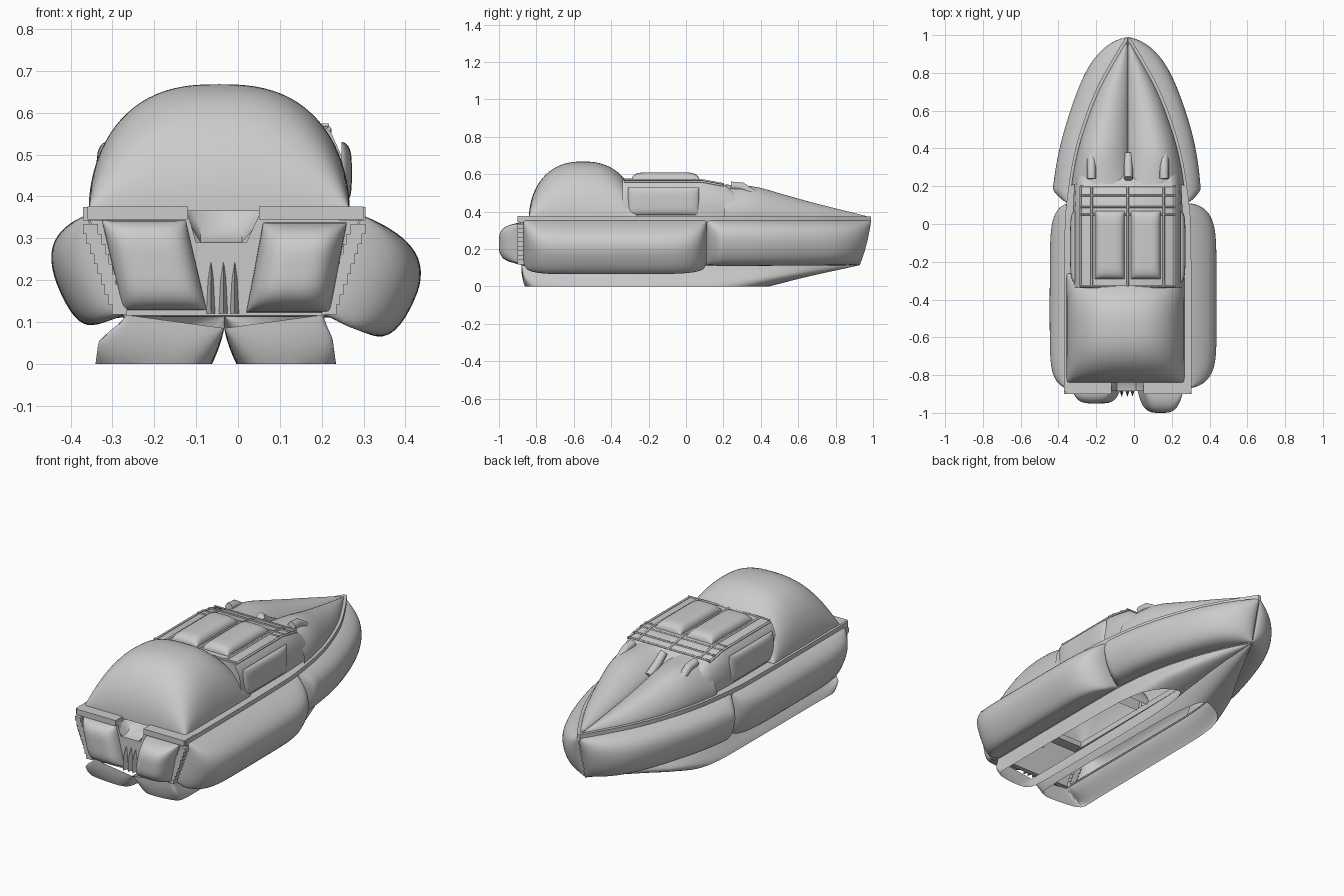
import bpy, bmesh, math
from mathutils import Vector as V

if "Cube" in bpy.data.objects:
    bpy.data.objects.remove(bpy.data.objects["Cube"])

XC = -0.033


def finish(name, bm, smooth=True):
    bmesh.ops.remove_doubles(bm, verts=bm.verts, dist=0.0003)
    bmesh.ops.recalc_face_normals(bm, faces=bm.faces)
    me = bpy.data.meshes.new(name)
    bm.to_mesh(me)
    bm.free()
    ob = bpy.data.objects.new(name, me)
    bpy.context.collection.objects.link(ob)
    if smooth:
        bpy.ops.object.select_all(action='DESELECT')
        ob.select_set(True)
        bpy.context.view_layer.objects.active = ob
        bpy.ops.object.shade_smooth_by_angle(angle=math.radians(40))
    return ob


def curve_at(tab, x):
    """Smooth interpolation through (x, value) pairs."""
    if x <= tab[0][0]:
        return tab[0][1]
    if x >= tab[-1][0]:
        return tab[-1][1]
    n = len(tab)
    sl = lambda k: ((tab[min(k + 1, n - 1)][1] - tab[max(k - 1, 0)][1])
                    / (tab[min(k + 1, n - 1)][0] - tab[max(k - 1, 0)][0]))
    i = max(k for k in range(n - 1) if tab[k][0] <= x)
    (x0, a), (x1, b) = tab[i], tab[i + 1]
    h, t = x1 - x0, (x - x0) / (x1 - x0)
    return (a * (2*t**3 - 3*t*t + 1) + b * (3*t*t - 2*t**3)
            + h * (sl(i) * (t**3 - 2*t*t + t) + sl(i + 1) * (t**3 - t*t)))


def grid(rows, closed=False, caps=False):
    bm = bmesh.new()
    vs = [[bm.verts.new(p) for p in r] for r in rows]
    n = len(rows[0])
    for a, b in zip(vs, vs[1:]):
        for j in range(n if closed else n - 1):
            k = (j + 1) % n
            bm.faces.new((a[j], a[k], b[k], b[j]))
    if caps:
        bm.faces.new(vs[0])
        bm.faces.new(vs[-1])
    return bm


def panel(A, B, bulge, hint, ov0=0.1, ov1=0.1, power=0.45, nu=56, nt=30):
    """Inflated skin between edge curves A(u) and B(u)."""
    rows = []
    for i in range(nu + 1):
        u = 0.5 - 0.5 * math.cos(math.pi * i / nu)
        a, b = A(u), B(u)
        e0, e1 = max(u - 0.01, 0), min(u + 0.01, 1)
        n = (A(e1) - A(e0) + B(e1) - B(e0)).cross(b - a).normalized()
        if n.dot(hint) < 0:
            n = -n
        k = bulge(u)
        row = []
        for j in range(nt + 1):
            t = 0.5 - 0.5 * math.cos(math.pi * j / nt)
            s = t - (ov0 if t < 0.5 else ov1) * math.sin(2 * math.pi * t) * min(1, k * 10)
            row.append(a.lerp(b, s) + n * k * max(math.sin(math.pi * t), 0) ** power)
        rows.append(row)
    return grid(rows)


def taper(u, p):
    return max(0, 1 - abs(2 * u - 1) ** p) ** 0.5


def pillow(name, c, ax, ay, up, p=2.2, q=2.2, n=28):
    c, ax, ay, up = V(c), V(ax), V(ay), V(up)
    s = [math.sin(math.pi * (i / n - 0.5)) for i in range(n + 1)]
    rows = [[c + ax * u + ay * v + up * (max(0, 1 - abs(u)**p) * max(0, 1 - abs(v)**q)) ** 0.5
             for u in s] for v in s]
    return finish(name, grid(rows))


def box(name, lo, hi):
    rows = [[(lo[0], lo[1], z), (hi[0], lo[1], z), (hi[0], hi[1], z), (lo[0], hi[1], z)]
            for z in (lo[2], hi[2])]
    return finish(name, grid(rows, True, True), False)


def trim(name, pts, r=0.006):
    cu = bpy.data.curves.new(name, 'CURVE')
    cu.dimensions = '3D'
    cu.bevel_depth, cu.bevel_resolution, cu.use_fill_caps = r, 1, True
    sp = cu.splines.new('POLY')
    sp.points.add(len(pts) - 1)
    for q, p in zip(sp.points, pts):
        q.co = (*p, 1)
    ob = bpy.data.objects.new(name, cu)
    bpy.context.collection.objects.link(ob)
    bpy.ops.object.select_all(action='DESELECT')
    ob.select_set(True)
    bpy.context.view_layer.objects.active = ob
    bpy.ops.object.convert(target='MESH')


# Plan outlines (half widths along y)
RAIL = [(-0.88, .33), (0, .325), (.2, .305), (.35, .28), (.5, .24), (.7, .165), (.86, .08), (.99, .001)]
CHINE = [(-0.88, .237), (0, .237), (.2, .23), (.4, .2), (.6, .145), (.78, .075), (.93, .001)]


def rail(s, y, z=.355, inset=0):
    return V((XC + s * max(curve_at(RAIL, y) - inset, .0005), y, z))


def chine(s, y, z=.117):
    return V((XC + s * curve_at(CHINE, y), y, z))


for s, side in ((-1, "left"), (1, "right")):
    # Inflated hull sides, aft and forward
    b = .125 if s < 0 else .19
    finish(side + "_aft_hull", panel(
        lambda u: rail(s, -.87 + .98 * u), lambda u: chine(s, -.87 + .98 * u),
        lambda u: b * taper(u, 7), V((s, 0, 0)), .06, .15 if s < 0 else .2))
    fb = [(0, .125 if s < 0 else .11), (.4, .12), (.8, .12), (1, .11)]
    finish(side + "_bow_hull", panel(
        lambda u: rail(s, .11 + .88 * u), lambda u: chine(s, .11 + .82 * u),
        lambda u: curve_at(fb, u) * min(1, (u * 14) ** .5) * max(0, 1 - max(0, (u - .72) / .28) ** 2.4) ** .5,
        V((s, .3, 0)), .06, .06))
    # Inflated bottom skin, cut flat at the ground
    bb = [(-.88, .2), (.1, .19), (.46, .105), (.65, .06), (.93, .003)]
    yb = lambda u: -.88 + 1.81 * u
    bm = panel(lambda u: chine(s, yb(u)),
               lambda u: V((XC, yb(u), .085 + .032 * u * u)),
               lambda u: curve_at(bb, yb(u)) * (taper(u, 14) if u < .5 else 1),
               V((0, 0, -1)), .45 if s < 0 else .26, .02, .6)
    bmesh.ops.bisect_plane(bm, geom=bm.verts[:] + bm.edges[:] + bm.faces[:],
                           plane_co=(0, 0, 0), plane_no=(0, 0, 1), clear_inner=True)
    finish(side + "_bottom", bm)
    # Gunwale rail and chine trim
    ys = [-.89 + 1.88 * i / 50 for i in range(51)]
    finish(side + "_gunwale", grid([[rail(s, y, .342, -.008), rail(s, y, .375, -.008),
                                     rail(s, y, .375, .055), rail(s, y, .342, .055)]
                                    for y in ys], True, True))
    trim(side + "_chine_trim", [chine(s, -.88 + 1.8 * i / 40) for i in range(41)], .005)
    # Twin-lobed foredeck
    cz = [(.2, .49), (.4, .445), (.6, .41), (.985, .365)]
    db = [(.2, .115), (.35, .125), (.5, .1), (.7, .06), (.985, .006)]
    yd = lambda u: .2 + .785 * u
    finish(side + "_foredeck", panel(
        lambda u: rail(s, yd(u), .365, .01), lambda u: V((XC, yd(u), curve_at(cz, yd(u)))),
        lambda u: curve_at(db, yd(u)), V((0, 0, 1)), 0, 0, .6))
    # Cabin side cushion and roof frame rails
    pillow(side + "_cabin_cushion", (XC + s * .28, -.12, .455), (0, .19, 0), (0, 0, .075),
           (s * .025, 0, 0), 6, 4)
    for k, (x, z) in enumerate(((.25, .562), (.19, .57))):
        trim(side + "_roof_rail_%d" % k, [(XC + s * x, -.33, z), (XC + s * x, .08, z),
                                         (XC + s * x, .2, z - .022)], .006)
    pillow(side + "_roof_pad", (XC + s * .095, -.11, .57), (.078, 0, 0), (0, .18, 0),
           (0, 0, .04), 4, 8)

# Cabin shell
half = [(.285, 0), (.29, .3), (.28, .65), (.255, .92), (.235, 1)]
prof = [(-x, z) for x, z in half] + half[::-1]
finish("cabin", grid([[(XC + x * k, y, .365 + (h - .365) * z) for x, z in prof]
                      for y, h, k in ((-.34, .57, 1), (.07, .57, 1), (.2, .548, .98), (.3, .47, .95))],
                     False, True))
# Roof crossbars, centre bar and windscreen posts
for i, (y, z) in enumerate(((-.33, .57), (.05, .57), (.09, .566), (.15, .557), (.2, .548))):
    trim("roof_crossbar_%d" % i, [(XC - .25, y, z), (XC + .25, y, z)], .005)
trim("roof_centre_bar", [(XC, -.33, .571), (XC, .07, .571), (XC, .2, .548)], .006)
for i, x in enumerate((-.225, -.03, .16)):
    trim("windscreen_post_%d" % i, [(x, .24, .54), (x, .3, .535 - .04 * (i == 1)),
                                    (x, .37, .49 - .03 * (i == 1))], .024)

# Large domed aft cover
pillow("aft_dome", (-.045, -.55, .365), (.312, 0, 0), (0, .29, 0), (0, 0, .303), 2.6, 2.4, 44)

# Transom with centre notch
tp = [(-.365, .375), (-.125, .375), (-.1, .29), (.02, .29), (.06, .375), (.3, .375), (.21, .115), (-.27, .115)]
finish("transom", grid([[(x, y, z) for x, z in tp] for y in (-.885, -.86)], True, True), False)
# Hollow running from the notch up into the cover
finish("notch_hollow", grid([[(-.125, y, z + .06), (-.09, y, z), (.01, y, z), (.06, y, z + .06)]
                             for y, z in ((-.885, .29), (-.84, .295), (-.8, .33), (-.77, .4))]))
for nm, x0, x1 in (("left", -.36, -.12), ("right", .05, .3)):
    box(nm + "_transom_cap", (x0, -.9, .345), (x1, -.8, .376))
# Stern cushions
pillow("left_stern_cushion", (-.2, -.885, .235), (.1, 0, 0), (-.025, 0, .107), (0, -.065, 0), 4, 4)
pillow("right_stern_cushion", (.14, -.885, .23), (.1, 0, 0), (.02, 0, .107), (0, -.115, 0), 3.5, 3.5)
# Stern fins
for i, x in enumerate((-.065, -.035, -.008)):
    finish("stern_fin_%d" % i, grid([[(x - w, -.88, z), (x, -.88 - d, z), (x + w, -.88, z)]
                                     for z, w, d in ((.12, .012, .035), (.2, .008, .03), (.245, .002, .004))],
                                    True, True), False)
# Stepped seams of the stern corners
for s in (-1, 1):
    for i in range(9):
        z = .13 + .024 * i
        x = XC + s * (.245 + .36 * (z - .115))
        box("corner_seam_%d_%d" % (s, i), (x - .018, -.9, z - .012), (x + .018, -.84, z + .012))
